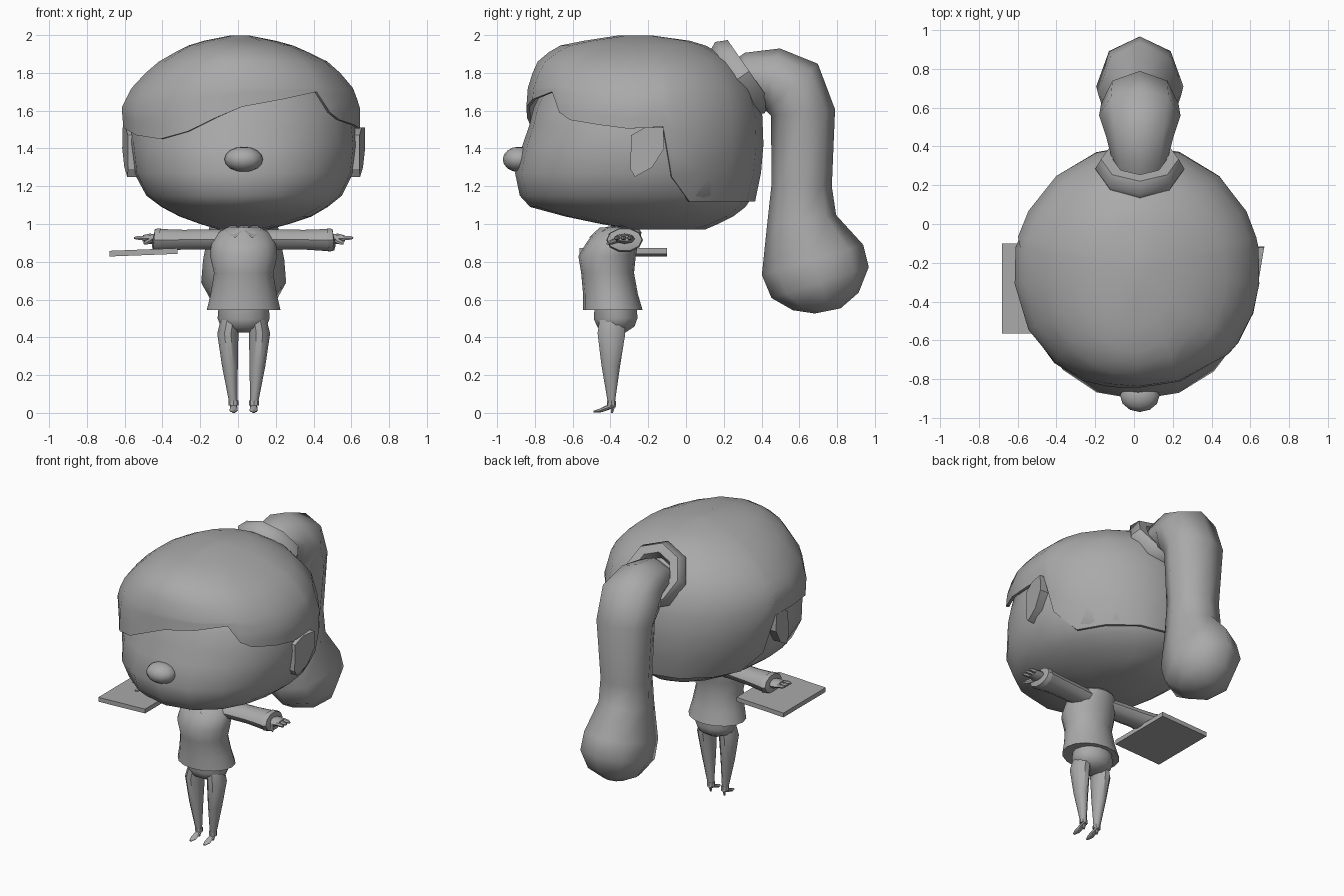
import bpy, bmesh, math
from mathutils import Vector

MID = 0.03  # x of the figure's symmetry plane
grey = bpy.data.materials.new("plain_grey")
grey.diffuse_color = (0.4, 0.4, 0.4, 1)


def finish(name, bm, angle=40):
    bmesh.ops.recalc_face_normals(bm, faces=bm.faces)
    me = bpy.data.meshes.new(name)
    bm.to_mesh(me)
    bm.free()
    ob = bpy.data.objects.new(name, me)
    bpy.context.collection.objects.link(ob)
    me.materials.append(grey)
    bpy.context.view_layer.objects.active = ob
    ob.select_set(True)
    bpy.ops.object.shade_smooth_by_angle(angle=math.radians(angle))
    ob.select_set(False)
    return ob


def skin(name, rings, caps=(True, True), angle=40):
    """Join rings of points into a surface."""
    bm = bmesh.new()
    vs = [[bm.verts.new(p) for p in r] for r in rings]
    n = len(vs[0])
    for a, b in zip(vs, vs[1:]):
        for i in range(n):
            j = (i + 1) % n
            bm.faces.new((a[i], a[j], b[j], b[i]))
    if caps[0]:
        bm.faces.new(vs[0])
    if caps[1]:
        bm.faces.new(vs[-1])
    return finish(name, bm, angle)


def tube(name, path, side, n=8, angle=40):
    """Sweep ellipses along a path of (x, y, z, side radius, other radius)."""
    pts = [Vector(p[:3]) for p in path]
    side = Vector(side)
    rings = []
    for i, p in enumerate(path):
        t = (pts[min(i + 1, len(pts) - 1)] - pts[max(i - 1, 0)]).normalized()
        up = t.cross(side).normalized()
        rings.append([pts[i] + side * p[3] * math.cos(k * math.tau / n)
                      + up * p[4] * math.sin(k * math.tau / n) for k in range(n)])
    return skin(name, rings, angle=angle)


def blob(name, c, r, u=12, v=8):
    bm = bmesh.new()
    bmesh.ops.create_uvsphere(bm, u_segments=u, v_segments=v, radius=1)
    for w in bm.verts:
        w.co = Vector(c) + Vector(w.co[i] * r[i] for i in range(3))
    return finish(name, bm)


def mirrored(ob, name):
    """Copy an object to the other side of the figure."""
    bm = bmesh.new()
    bm.from_mesh(ob.data)
    for v in bm.verts:
        v.co.x = 2 * MID - v.co.x
    return finish(name, bm)


def lerp_table(table, t):
    for a, b in zip(table, table[1:]):
        if t <= b[0]:
            f = max(0, (t - a[0]) / (b[0] - a[0]))
            return [p + (q - p) * f for p, q in zip(a[1:], b[1:])]
    return list(table[-1][1:])


def head_point(table, az, z, scale=1):
    """Point on a rounded section; az is degrees from the front towards +x."""
    x0, x1, y0, y1 = lerp_table(table, z)
    s, c = math.sin(math.radians(az)), math.cos(math.radians(az))
    a = x1 - 0.02 if s > 0 else 0.02 - x0
    b = -0.22 - y0 if c > 0 else y1 + 0.22
    n = 2.2 if c > 0 else 2.0
    r = (abs(s / a) ** n + abs(c / b) ** n) ** (-1 / n) * scale
    return (0.02 + r * s, -0.22 - r * c, z)


# Face: z, x min, x max, y min, y max
face = [(0.97, -0.1, 0.16, -0.28, 0.1), (1.0, -0.2, 0.27, -0.45, 0.17),
        (1.04, -0.31, 0.39, -0.64, 0.25), (1.09, -0.405, 0.475, -0.825, 0.315),
        (1.15, -0.485, 0.55, -0.88, 0.355), (1.27, -0.55, 0.61, -0.905, 0.375),
        (1.42, -0.57, 0.63, -0.865, 0.375), (1.52, -0.57, 0.62, -0.83, 0.37),
        (1.62, -0.56, 0.6, -0.805, 0.35), (1.75, -0.46, 0.5, -0.74, 0.28),
        (1.86, -0.3, 0.33, -0.6, 0.12)]
skin("face", [[head_point(face, k * 18, r[0]) for k in range(20)] for r in face])
blob("nose", (MID, -0.885, 1.342), (0.102, 0.085, 0.067))

# Hair cap with a swept fringe: azimuth, height of the lower edge
hair = [(1.12, -0.462, 0.53, -0.85, 0.366), (1.25, -0.555, 0.615, -0.89, 0.395),
        (1.4, -0.59, 0.645, -0.885, 0.41),
        (1.5, -0.61, 0.65, -0.86, 0.41), (1.62, -0.62, 0.65, -0.845, 0.4),
        (1.75, -0.55, 0.6, -0.835, 0.35), (1.86, -0.42, 0.475, -0.785, 0.25),
        (1.94, -0.28, 0.31, -0.69, 0.12), (1.97, -0.18, 0.2, -0.54, 0.02),
        (1.998, -0.04, 0.06, -0.36, -0.18)]
edge = [(-180, 1.12), (-160, 1.12), (-138, 1.12), (-117, 1.12), (-104, 1.25),
        (-99, 1.51), (-82, 1.51), (-60, 1.47), (-41, 1.45), (-26, 1.49),
        (-13, 1.56), (0, 1.62), (20, 1.66), (39, 1.7), (46, 1.59), (53, 1.55),
        (68, 1.525), (82, 1.505), (99, 1.515), (104, 1.25), (117, 1.12),
        (138, 1.12), (160, 1.12)]
rows = [[head_point(hair, az, zb, 0.97) for az, zb in edge],
        [head_point(hair, az, zb) for az, zb in edge]]
for f in (0.25, 0.5, 0.75, 1):
    rows.append([head_point(hair, az, zb + (1.72 - zb) * f) for az, zb in edge])
for z in (1.8, 1.86, 1.91, 1.945, 1.97, 1.998):
    rows.append([head_point(hair, az, z) for az, _ in edge])
skin("hair_cap", rows, (False, True), 50)

# Ears: flat outline pushed outwards, back edge standing off the head
outline = [(-0.29, 1.47), (-0.22, 1.51), (-0.12, 1.51), (-0.115, 1.4),
           (-0.18, 1.3), (-0.27, 1.25), (-0.295, 1.29)]
ear = skin("ear_right", [[(x + 0.17 * (y + 0.12), y, z) for y, z in outline]
                         for x in (0.6, 0.672)], angle=30)
mirrored(ear, "ear_left")

# Hair tie: tilted ring
tie = []
tilt = Vector((0, 0.82, 0.57))
for k in range(9):
    a = k * math.tau / 8
    d = Vector((math.cos(a), 0, 0)) + Vector((0, 0.57, -0.82)) * math.sin(a)
    tie.append([Vector((MID, 0.285, 1.775)) + d * (0.17 + 0.06 * math.cos(b))
                + tilt * 0.07 * math.sin(b) for b in (i * math.tau / 6 for i in range(6))])
skin("hair_tie", tie, (False, False), 60)

# Ponytail: y, z, half width, half depth
tail = [(0.22, 1.72, 0.12, 0.1), (0.34, 1.785, 0.145, 0.125), (0.455, 1.775, 0.175, 0.16),
        (0.56, 1.725, 0.21, 0.185), (0.62, 1.59, 0.2, 0.17), (0.612, 1.2, 0.17, 0.16),
        (0.612, 1.02, 0.175, 0.185), (0.67, 0.81, 0.215, 0.28), (0.71, 0.69, 0.225, 0.27),
        (0.74, 0.59, 0.17, 0.18), (0.75, 0.54, 0.07, 0.07)]
tube("ponytail", [(MID, *p) for p in tail], (1, 0, 0), 8, 70)

# Shirt, neck and collar: y, z, half width, half depth
shirt = [(-0.388, 0.545, 0.195, 0.158), (-0.4, 0.63, 0.175, 0.145),
         (-0.415, 0.74, 0.157, 0.14), (-0.418, 0.83, 0.178, 0.152),
         (-0.39, 0.9, 0.172, 0.138), (-0.36, 0.955, 0.14, 0.125), (-0.355, 0.982, 0.09, 0.1)]
skin("shirt", [[(MID + rx * math.cos(k * math.tau / 16), y + ry * math.sin(k * math.tau / 16), z)
                for k in range(16)] for y, z, rx, ry in shirt])
tube("neck", [(MID, -0.35, 0.93, 0.05, 0.05), (MID, -0.33, 1.03, 0.05, 0.05)], (1, 0, 0))
flap = [(0.035, -0.475, 0.965), (0.075, -0.515, 0.925), (0.12, -0.455, 0.955), (0.1, -0.38, 0.985)]
collar = skin("collar_right", [flap, [(x, y + 0.02, z + 0.012) for x, y, z in flap]])
mirrored(collar, "collar_left")

# Arms: sleeve, cuff, palm and fingers
Y = (0, 1, 0)
parts = [
    ("sleeve", [(0.1, -0.35, 0.915, 0.08, 0.055), (0.2, -0.34, 0.918, 0.077, 0.056),
                (0.35, -0.33, 0.917, 0.08, 0.055), (0.48, -0.325, 0.915, 0.092, 0.062)], 10),
    ("cuff", [(0.475, -0.325, 0.915, 0.097, 0.066), (0.505, -0.325, 0.917, 0.092, 0.06),
              (0.51, -0.325, 0.918, 0.06, 0.035)], 10),
    ("palm", [(0.48, -0.325, 0.92, 0.04, 0.025), (0.53, -0.325, 0.922, 0.055, 0.027),
              (0.565, -0.325, 0.925, 0.05, 0.016)], 8),
    ("thumb", [(0.515, -0.36, 0.916, 0.015, 0.015), (0.545, -0.4, 0.902, 0.014, 0.013),
               (0.56, -0.415, 0.896, 0.007, 0.006)], 6)]
for i in range(3):
    y = -0.36 + i * 0.034
    parts.append(("finger_%d" % (i + 1), [(0.55, y, 0.925, 0.015, 0.013),
                 (0.59, y * 1.02, 0.927, 0.014, 0.012), (0.61, y * 1.03, 0.926, 0.006, 0.006)], 6))
for name, path, n in parts:
    mirrored(tube(name + "_right", path, Y, n), name + "_left")

# Hips, legs and heeled shoes
X = (1, 0, 0)
tube("hips", [(MID, -0.375, 0.6, 0.13, 0.11), (MID, -0.372, 0.5, 0.138, 0.119),
              (MID, -0.37, 0.455, 0.12, 0.1), (MID, -0.37, 0.425, 0.06, 0.05)], X, 14, 60)
lower = [
    ("leg", [(0.1, -0.39, 0.5, 0.05, 0.07), (0.114, -0.395, 0.42, 0.056, 0.077),
             (0.103, -0.398, 0.25, 0.042, 0.052), (0.085, -0.395, 0.05, 0.021, 0.019)], 10),
    ("hem", [(0.084, -0.395, 0.065, 0.026, 0.023), (0.084, -0.395, 0.04, 0.027, 0.024)], 8),
    ("shoe", [(0.083, -0.375, 0.042, 0.018, 0.012), (0.083, -0.42, 0.026, 0.02, 0.013),
              (0.083, -0.455, 0.012, 0.022, 0.01), (0.083, -0.49, 0.006, 0.008, 0.005)], 8),
    ("heel", [(0.083, -0.385, 0.045, 0.014, 0.014), (0.083, -0.392, 0.0, 0.006, 0.006)], 6)]
for name, path, n in lower:
    mirrored(tube(name + "_right", path, X, n), name + "_left")

# Flat board held under one hand, sloping very slightly
bottom = [(-0.68, -0.565, 0.828), (-0.32, -0.565, 0.842),
          (-0.32, -0.1, 0.842), (-0.68, -0.1, 0.828)]
skin("board", [bottom, [(x, y, z + 0.03) for x, y, z in bottom]])
